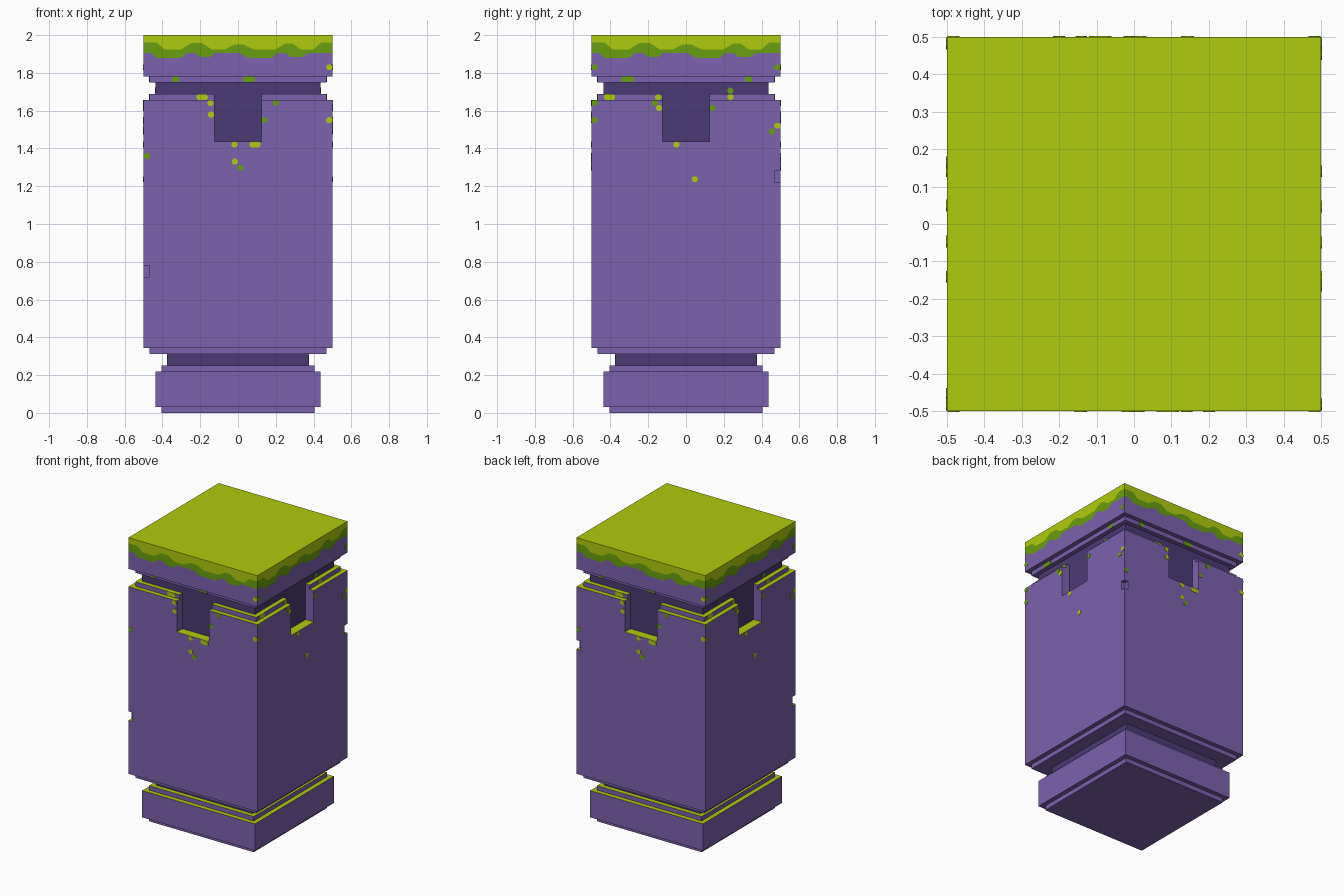
import bpy, bmesh, math
from mathutils import Matrix, Vector

if "Cube" in bpy.data.objects:
    bpy.data.objects.remove(bpy.data.objects["Cube"])

P = 1 / 32  # grid step of the blocky design


def material(name, rgb):
    m = bpy.data.materials.new(name)
    lin = [((c / 255 + 0.055) / 1.055) ** 2.4 if c > 10 else c / 255 / 12.92 for c in rgb]
    m.diffuse_color = (*lin, 1)
    m.use_nodes = True
    m.node_tree.nodes["Principled BSDF"].inputs["Base Color"].default_value = m.diffuse_color
    return m


MATS = [material("purple stone", (125, 97, 174)), material("dark purple stone", (75, 59, 116)),
        material("lime moss", (176, 203, 14)), material("green moss", (105, 160, 14))]
STONE, DARK, LIME, GREEN = range(4)


def finish(bm, name):
    me = bpy.data.meshes.new(name)
    bm.to_mesh(me)
    bm.free()
    for m in MATS:
        me.materials.append(m)
    ob = bpy.data.objects.new(name, me)
    bpy.context.collection.objects.link(ob)
    return ob


def side(k):
    return Matrix.Rotation(k * math.pi / 2, 3, 'Z')


def skin(bm, rings, mats):
    """Join closed rings bottom to top and cap both ends."""
    for a, b, m in zip(rings, rings[1:], mats):
        for i in range(len(a)):
            j = (i + 1) % len(a)
            bm.faces.new((a[i], a[j], b[j], b[i])).material_index = m
    bm.faces.new(rings[0][::-1]).material_index = STONE
    bm.faces.new(rings[-1]).material_index = LIME


def stepped(name, profile, mat):
    """Square stack from (half width, height) pairs in grid steps."""
    bm = bmesh.new()
    rings = [[bm.verts.new(side(k) @ Vector((-h * P, -h * P, z * P))) for k in range(4)]
             for h, z in profile]
    skin(bm, rings, [mat] * (len(rings) - 1))
    return finish(bm, name)


def moss_tops(me):
    """Every ledge facing up is covered in moss."""
    for f in me.polygons:
        if f.normal.z > 0.5:
            f.material_index = LIME


# Base and recessed necks
plinth = stepped("plinth", [(13, 0), (13, 1), (14, 1), (14, 7), (13, 7), (13, 8)], STONE)
moss_tops(plinth.data)
stepped("lower_neck", [(12, 8), (12, 10)], DARK)
stepped("upper_neck", [(14, 54), (14, 56)], DARK)

# Main shaft
shaft = stepped("shaft", [(15, 10), (15, 11), (16, 11), (16, 53), (15, 53), (15, 54)], STONE)

# Cutter: four slots under the upper neck and two chipped corners
bm = bmesh.new()


def cut_box(lo, hi, rot):
    res = bmesh.ops.create_cube(bm, size=1)
    lo, hi = Vector(lo) * P, Vector(hi) * P
    for v in res['verts']:
        v.co = rot @ Vector([(lo[i] + hi[i]) / 2 + v.co[i] * (hi[i] - lo[i]) for i in range(3)])


for k in range(4):
    cut_box((-4, -18, 46), (4, -14, 56), side(k))
cut_box((-17, -17, 23), (-15, -15, 25), side(0))
cut_box((-17, -17, 39), (-15, -15, 41), side(2))
cutter = finish(bm, "slot_cutter")
cutter.hide_render = True

mod = shaft.modifiers.new("slots", 'BOOLEAN')
mod.operation, mod.solver, mod.object = 'DIFFERENCE', 'EXACT', cutter
dg = bpy.context.evaluated_depsgraph_get()
cut_mesh = bpy.data.meshes.new_from_object(shaft.evaluated_get(dg))
shaft.modifiers.clear()
shaft.data = cut_mesh
cut_mesh.materials.clear()
for m in MATS:
    cut_mesh.materials.append(m)
bpy.data.objects.remove(cutter)
for f in cut_mesh.polygons:
    c = f.center
    f.material_index = STONE
    # slot back walls share the dark neck colour
    if abs(f.normal.z) < 0.1 and c.z > 1.4 and abs(max(abs(c.x), abs(c.y)) - 14 * P) < 0.002 \
            and min(abs(c.x), abs(c.y)) < 0.06:
        f.material_index = DARK
moss_tops(cut_mesh)

# Cap block with two wavy moss edges, the same on each side
LIME_EDGE = [(-.5, 1.96), (-.43, 1.96), (-.39, 1.925), (-.30, 1.925), (-.25, 1.957), (-.19, 1.957),
             (-.14, 1.925), (-.07, 1.925), (-.02, 1.95), (.03, 1.95), (.08, 1.925), (.20, 1.925),
             (.25, 1.955), (.29, 1.955), (.33, 1.925), (.40, 1.925), (.44, 1.96), (.5, 1.96)]
GREEN_EDGE = [(-.5, 1.905), (-.46, 1.905), (-.43, 1.88), (-.30, 1.88), (-.27, 1.905), (-.23, 1.905),
              (-.20, 1.883), (-.15, 1.883), (-.12, 1.905), (.01, 1.905), (.05, 1.88), (.18, 1.88),
              (.21, 1.905), (.25, 1.905), (.28, 1.883), (.34, 1.883), (.37, 1.905), (.5, 1.905)]


def lerp(edge, u):
    for (a, za), (b, zb) in zip(edge, edge[1:]):
        if a <= u <= b:
            return za + (zb - za) * (u - a) / (b - a)


us = sorted({u for u, _ in LIME_EDGE + GREEN_EDGE})[:-1]
bm = bmesh.new()
rows = [(15, lambda u: 56 * P), (15, lambda u: 57 * P), (16, lambda u: 57 * P),
        (16, lambda u: lerp(GREEN_EDGE, u)), (16, lambda u: lerp(LIME_EDGE, u)), (16, lambda u: 2.0)]
rings = [[bm.verts.new(side(k) @ Vector((u * h / 16, -h * P, z(u)))) for k in range(4) for u in us]
         for h, z in rows]
skin(bm, rings, [STONE, STONE, STONE, GREEN, LIME])
finish(bm, "mossy_cap")

# Moss specks: (across, height, width) by colour, for front/back and right/left
S = .032
SPECKS = {
    (0, LIME): [(.483, 1.83, S), (-.19, 1.672, .06), (-.142, 1.58, S), (.483, 1.55, S),
                (-.018, 1.421, S), (.09, 1.421, .06), (-.017, 1.33, S), (-.145, 1.64, S)],
    (0, GREEN): [(-.33, 1.766, .04), (.058, 1.766, .065), (.2, 1.641, S),
                 (.141, 1.55, S), (.012, 1.298, S), (-.483, 1.36, S)],
    (1, LIME): [(-.405, 1.672, .06), (-.147, 1.672, S), (-.142, 1.614, S), (.483, 1.52, S),
                (-.05, 1.421, S), (.047, 1.237, S), (.235, 1.672, S)],
    (1, GREEN): [(-.483, 1.83, S), (.483, 1.83, S), (-.31, 1.766, .07), (.33, 1.766, .04),
                 (-.165, 1.641, S), (.141, 1.614, S), (-.483, 1.641, S), (-.483, 1.55, S),
                 (.455, 1.49, S), (.235, 1.706, S)],
}
bm = bmesh.new()
for (start, mat), specks in SPECKS.items():
    for k in (start, start + 2):
        for u, z, w in specks:
            step = 14 if 1.69 < z < 1.75 else 15 if 1.66 < z < 1.78 else 16
            y = -step * P
            a, b, c = w / 2, .0155, .009
            outline = [(-a + c, -b), (a - c, -b), (a, -b + c), (a, b - c),
                       (a - c, b), (-a + c, b), (-a, b - c), (-a, -b + c)]
            back, front = [[bm.verts.new(side(k) @ Vector((u + p, yy, z + q))) for p, q in outline]
                           for yy in (y, y - .002)]
            faces = [bm.faces.new(front)]
            for i in range(8):
                j = (i + 1) % 8
                faces.append(bm.faces.new((back[i], back[j], front[j], front[i])))
            for f in faces:
                f.material_index = mat
finish(bm, "moss_specks")
